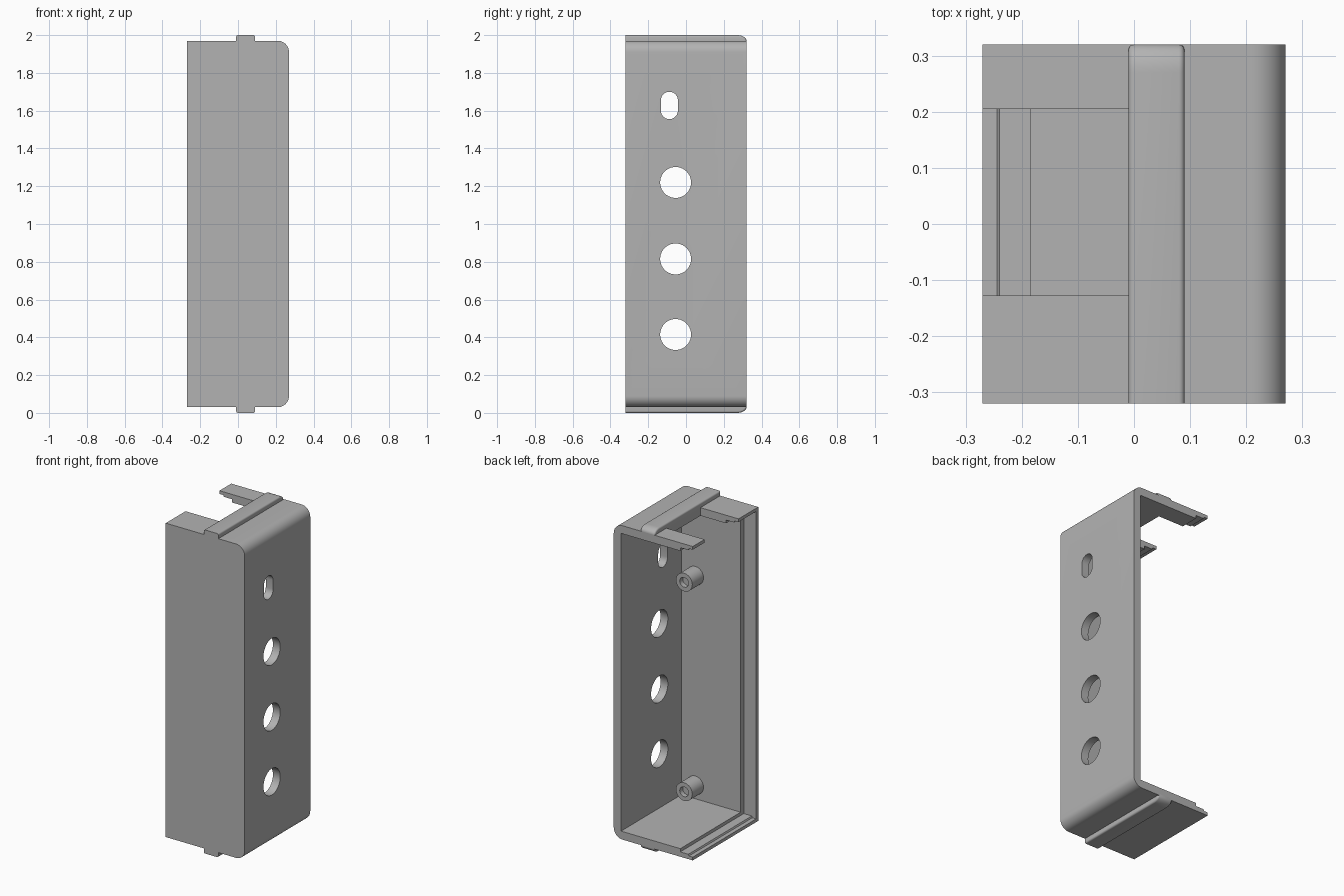
import bpy, bmesh, math
from mathutils import Matrix, Vector

old = bpy.data.objects.get("Cube")
if old:
    bpy.data.objects.remove(old, do_unlink=True)

grey = bpy.data.materials.new("plain grey")
grey.use_nodes = True
grey.diffuse_color = (0.45, 0.45, 0.45, 1)
grey.node_tree.nodes["Principled BSDF"].inputs["Base Color"].default_value = grey.diffuse_color

# Outer size: half width, half depth, bottom and top of the shell
W, D, Z0, Z1 = 0.27, 0.32, 0.03, 1.97
WALL, LIP, STEP_X = 0.05, 0.02, -0.185


def finish(name, bm):
    bmesh.ops.recalc_face_normals(bm, faces=bm.faces[:])
    mesh = bpy.data.meshes.new(name)
    bm.to_mesh(mesh)
    bm.free()
    mesh.materials.append(grey)
    ob = bpy.data.objects.new(name, mesh)
    bpy.context.collection.objects.link(ob)
    return ob


def prism(points, offset):
    """Closed bmesh: a flat outline pushed along an offset vector."""
    bm = bmesh.new()
    face = bm.faces.new([bm.verts.new(p) for p in points])
    ext = bmesh.ops.extrude_face_region(bm, geom=[face])
    moved = [v for v in ext["geom"] if isinstance(v, bmesh.types.BMVert)]
    bmesh.ops.translate(bm, verts=moved, vec=offset)
    return bm


def box(x0, x1, y0, y1, z0, z1):
    return prism([(x0, y0, z0), (x1, y0, z0), (x1, y0, z1), (x0, y0, z1)], (0, y1 - y0, 0))


def arc(cx, cz, rx, rz, a0, a1, n):
    for i in range(n + 1):
        a = math.radians(a0 + (a1 - a0) * i / n)
        yield cx + rx * math.cos(a), cz + rz * math.sin(a)


def smooth(ob):
    bpy.ops.object.select_all(action="DESELECT")
    ob.select_set(True)
    bpy.context.view_layer.objects.active = ob
    bpy.ops.object.shade_smooth_by_angle(angle=math.radians(35))


def cut(ob, bm):
    cutter = finish("cutter", bm)
    mod = ob.modifiers.new("cut", "BOOLEAN")
    mod.operation, mod.solver, mod.object = "DIFFERENCE", "EXACT", cutter
    bpy.context.view_layer.objects.active = ob
    bpy.ops.object.modifier_apply(modifier=mod.name)
    bpy.data.objects.remove(cutter, do_unlink=True)


# Shell: block with two rounded corners on the left wall
R = 0.06
outline = [(-W, Z0), *arc(W - R, Z0 + R, R, R, -90, 0, 10),
           *arc(W - R, Z1 - R, R, R, 0, 90, 10), (-W, Z1)]
shell = finish("shell", prism([(x, -D, z) for x, z in outline], (0, 2 * D, 0)))

# Hollow, open to the back and one side
cut(shell, box(-0.5, W - WALL, -D + WALL, 0.5, Z0 + WALL, Z1 - WALL))

# Stepped rim along the open side
low = [(STEP_X, 0.03), (-0.240, 0.03), (-0.244, LIP), (-0.5, LIP)]
rim = [(x, Z0 + h) for x, h in low] + [(x, Z1 - h) for x, h in reversed(low)]
cut(shell, prism([(x, -D + LIP, z) for x, z in rim], (0, 1, 0)))

# Notch in the top panel
cut(shell, box(-0.5, -0.01, -0.127, 0.205, 1.8, 2.2))

# Three round holes and a slot through the left wall
for z in (0.415, 0.815, 1.22):
    cut(shell, prism([(0.1, y, h) for y, h in list(arc(-0.055, z, 0.082, 0.082, 0, 360, 40))[:-1]], (0.4, 0, 0)))
slot = [*arc(-0.088, 1.655, 0.045, 0.045, 0, 180, 14), *arc(-0.088, 1.6, 0.045, 0.045, 180, 360, 14)]
cut(shell, prism([(0.1, y, h) for y, h in slot], (0.4, 0, 0)))
smooth(shell)


# Guide ribs on top and bottom, rounded at the back end
def guide_rib(name, flip):
    base, top, front = Z1 - 0.01, 2.0, -D
    side = [(front, base), (D, base), *arc(D - 0.05, top - 0.03, 0.05, 0.03, 0, 90, 8), (front, top)]
    bm = prism([(-0.01, y, z) for y, z in side], (0.1, 0, 0))
    edges = [e for e in bm.edges
             if abs(e.verts[0].co.x - e.verts[1].co.x) < 1e-5
             and not all(abs(v.co.z - base) < 1e-5 for v in e.verts)
             and not all(abs(v.co.y - front) < 1e-5 for v in e.verts)]
    bmesh.ops.bevel(bm, geom=edges, offset=0.01, segments=4, profile=0.5, affect="EDGES")
    if flip:
        bmesh.ops.transform(bm, verts=bm.verts[:],
                            matrix=Matrix.Translation((0, 0, 2)) @ Matrix.Scale(-1, 4, Vector((0, 0, 1))))
    smooth(finish(name, bm))


guide_rib("top_rib", False)
guide_rib("bottom_rib", True)


# Screw bosses inside the front wall, each with a blind hole
for name, z in (("lower_boss", 0.165), ("upper_boss", 1.46)):
    def disc(r, y):
        return [(x, y, h) for x, h in list(arc(0.125, z, r, r, 0, 360, 32))[:-1]]
    boss = finish(name, prism(disc(0.056, -D + WALL - 0.01), (0, 0.12, 0)))
    cut(boss, prism(disc(0.03, -0.19), (0, 0.2, 0)))
    smooth(boss)
